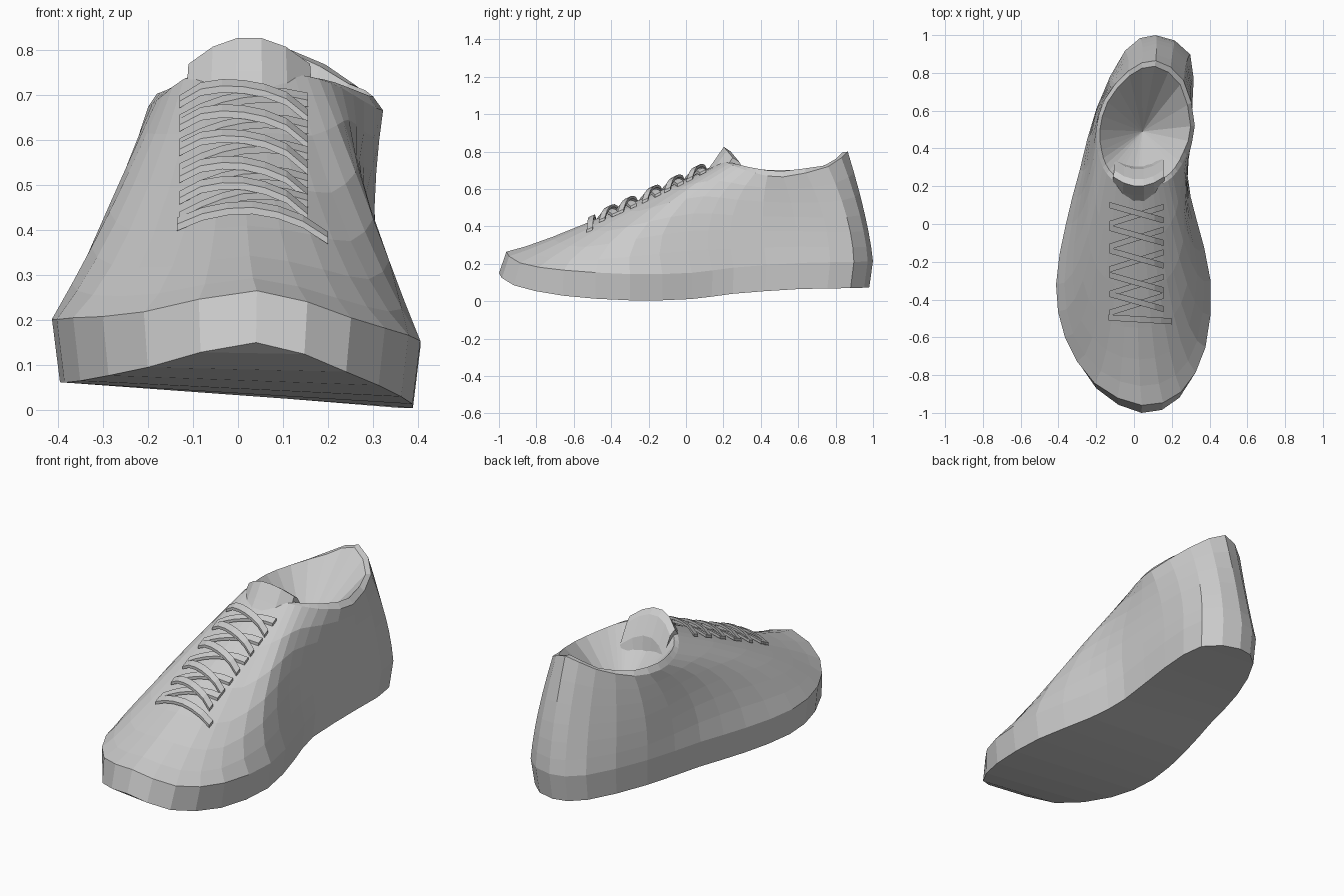
import bpy, bmesh
from mathutils import Vector
from mathutils.bvhtree import BVHTree

if "Cube" in bpy.data.objects:
    bpy.data.objects.remove(bpy.data.objects["Cube"])

mat = bpy.data.materials.new("light_grey")
mat.diffuse_color = (0.6, 0.6, 0.6, 1)
mat.use_nodes = True
mat.node_tree.nodes["Principled BSDF"].inputs["Base Color"].default_value = mat.diffuse_color


def finish(bm, name):
    bmesh.ops.recalc_face_normals(bm, faces=bm.faces[:])
    me = bpy.data.meshes.new(name)
    bm.to_mesh(me)
    me.materials.append(mat)
    ob = bpy.data.objects.new(name, me)
    bpy.context.collection.objects.link(ob)
    return ob


def smooth_ring(pts):
    """Closed outline with one spline point added between each pair."""
    p = [Vector(q) for q in pts]
    n = len(p)
    out = []
    for i in range(n):
        out.append(p[i])
        out.append((9 * (p[i] + p[(i + 1) % n]) - p[i - 1] - p[(i + 2) % n]) / 16)
    return out


# Key outlines, starting at the toe and running round by +x to the heel
sole = smooth_ring([
    (.04, -1.0, .15), (.24, -.92, .085), (.362, -.66, .03), (.388, -.3, .005),
    (.315, .03, .012), (.272, .25, .04), (.295, .6, .065), (.285, .88, .07),
    (.11, .98, .075), (-.045, .9, .08), (-.19, .6, .085), (-.275, .28, .083),
    (-.345, 0, .07), (-.395, -.32, .062), (-.35, -.6, .065), (-.2, -.87, .095)])
mid = smooth_ring([
    (.02, -.55, .41), (.16, -.52, .39), (.25, -.42, .375), (.30, -.2, .425),
    (.28, .04, .47), (.28, .25, .46), (.303, .58, .45), (.28, .86, .45),
    (.12, .955, .47), (-.03, .87, .47), (-.19, .62, .46), (-.24, .32, .48),
    (-.27, .08, .48), (-.285, -.18, .44), (-.24, -.4, .40), (-.12, -.52, .395)])
collar = smooth_ring([
    (.01, .19, .745), (.07, .195, .745), (.125, .205, .745), (.18, .23, .735),
    (.23, .28, .715), (.28, .37, .685), (.322, .52, .665), (.262, .76, .72),
    (.115, .865, .80), (-.03, .81, .745), (-.155, .66, .685), (-.2, .50, .67),
    (-.19, .38, .68), (-.165, .30, .70), (-.12, .24, .735), (-.06, .21, .745)])

# Upper edge of the sole band
welt = []
for p in sole:
    toe = max(0, (-p.y - .6) / .4)
    welt.append(Vector((p.x * 1.045, p.y + .04 * toe + .02 * max(0, p.y),
                        p.z + .14 - .025 * toe)))

# Upper: curve each column from welt through mid to collar
rings = [sole]
for t in (0, .17, .34, .5, .67, .84, 1):
    a, b, c = (1 - t) * (1 - 2 * t), 4 * t * (1 - t), t * (2 * t - 1)
    rings.append([welt[i] * a + mid[i] * b + collar[i] * c for i in range(32)])

# Rim rises a little inward along the sides, then drops into the opening
centre = Vector((.045, .49, .42))
rim = []
for p in collar:
    q = centre.lerp(p, .92)
    q.z = p.z + .035 * max(0, 1 - ((p.y - .5) / .3) ** 2) - .004
    rim.append(q)
rings.append(rim)

bm = bmesh.new()
vr = [[bm.verts.new(p) for p in r] for r in rings]
for lo, hi in zip(vr, vr[1:]):
    for i in range(32):
        j = (i + 1) % 32
        bm.faces.new((lo[i], lo[j], hi[j], hi[i]))
# Inside of the shoe, a fan to one low point
cv = bm.verts.new(centre)
for i in range(32):
    bm.faces.new((vr[-1][i], vr[-1][(i + 1) % 32], cv))
# Underside, strips from side to side
b = vr[0]
bm.faces.new((b[0], b[31], b[1]))
bm.faces.new((b[16], b[15], b[17]))
for i in range(1, 15):
    bm.faces.new((b[i], b[32 - i], b[31 - i], b[i + 1]))
bm.normal_update()
tree = BVHTree.FromBMesh(bm)
finish(bm, "shoe_body")
bm.free()


def surface(x, y):
    hit = tree.ray_cast(Vector((x, y, 2)), Vector((0, 0, -1)))[0]
    return hit.z if hit else .7


# Tongue: arched flap, over the collar front and back down inside
bm = bmesh.new()
rows = []
for y, z, w in ((.08, .66, .14), (.15, .755, .14), (.2, .828, .135),
                (.235, .805, .13), (.29, .71, .13), (.31, .60, .10)):
    rows.append([bm.verts.new((.025 + w * u, y + .05 * u * u, z - .06 * u * u))
                 for u in (-1, -.6, -.2, .2, .6, 1)])
for r, s in zip(rows, rows[1:]):
    for i in range(5):
        bm.faces.new((r[i], r[i + 1], s[i + 1], s[i]))
for i in range(5):
    bm.faces.new((rows[0][i + 1], rows[0][i], rows[-1][i], rows[-1][i + 1]))
for k in (0, -1):
    bm.faces.new([r[k] for r in rows])
finish(bm, "tongue")
bm.free()


def lace(name, y0, y1, lift, x0=-.13, x1=.155, n=7):
    """Flat ribbon draped over the upper."""
    bm = bmesh.new()
    secs = []
    for i in range(n):
        t = i / (n - 1)
        x, y = x0 + (x1 - x0) * t, y0 + (y1 - y0) * t
        h = lift * (1 - (2 * t - 1) ** 4) + .004
        sec = []
        for dy, dz in ((-.016, 0), (.016, 0), (.016, .015), (-.016, .015)):
            sec.append(bm.verts.new((x, y + dy, surface(x, y + dy) + h + dz)))
        secs.append(sec)
    for s, e in zip(secs, secs[1:]):
        for k in range(4):
            m = (k + 1) % 4
            bm.faces.new((s[k], s[m], e[m], e[k]))
    bm.faces.new(secs[0])
    bm.faces.new(secs[-1])
    finish(bm, name)
    bm.free()


# Laces: a straight bar near the toe, then crossed pairs
lace("lace_bar", -.495, -.515, .01, -.135, .2)
for k, y in enumerate((-.42, -.32, -.19, -.07, .05)):
    lace(f"lace_under_{k + 1}", y - .05, y + .04, .005)
    lace(f"lace_over_{k + 1}", y + .05, y - .03, .022)
